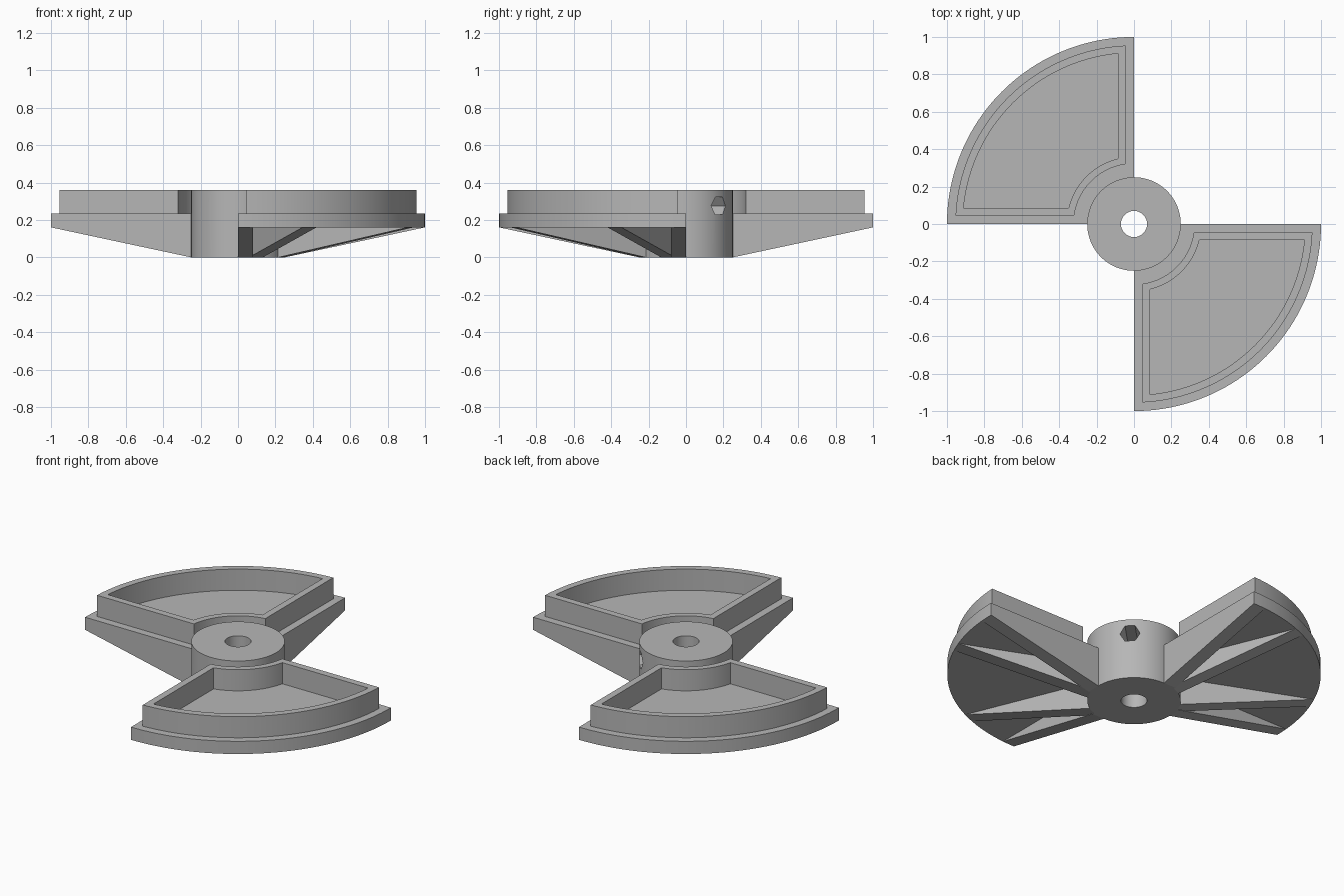
import bpy, bmesh
from math import radians, asin, cos, sin, pi
from mathutils import Matrix, Vector

cube = bpy.data.objects.get("Cube")
if cube:
    bpy.data.objects.remove(cube, do_unlink=True)

GREY = (0.47, 0.47, 0.47, 1.0)
grey = bpy.data.materials.new("plain_grey")
grey.use_nodes = True
grey.diffuse_color = GREY
grey.node_tree.nodes["Principled BSDF"].inputs["Base Color"].default_value = GREY

TOP, PLATE_TOP, PLATE_BOTTOM = 0.36, 0.235, 0.16
HUB_R, BORE_R = 0.25, 0.07


def finish(name, bm, matrix=Matrix()):
    """Turn a bmesh into a named grey object."""
    bm.transform(matrix)
    bmesh.ops.recalc_face_normals(bm, faces=bm.faces)
    mesh = bpy.data.meshes.new(name)
    bm.to_mesh(mesh)
    bm.free()
    mesh.materials.append(grey)
    obj = bpy.data.objects.new(name, mesh)
    bpy.context.collection.objects.link(obj)
    return obj


def select_only(obj):
    bpy.ops.object.select_all(action='DESELECT')
    obj.select_set(True)
    bpy.context.view_layer.objects.active = obj


def smooth(obj):
    select_only(obj)
    bpy.ops.object.shade_smooth_by_angle(angle=radians(30))


def cylinder(name, radius, depth, segments, matrix):
    bm = bmesh.new()
    bmesh.ops.create_cone(bm, cap_ends=True, segments=segments,
                          radius1=radius, radius2=radius, depth=depth)
    return finish(name, bm, matrix)


def sector_outline(r_in, r_out, inset, steps=40):
    """Quarter ring outline whose straight sides are moved inwards by inset."""
    points = []
    for r, flip in ((r_out, False), (r_in, True)):
        margin = asin(inset / r)
        start, end = -pi / 2 + margin, -margin
        arc = [start + (end - start) * i / steps for i in range(steps + 1)]
        if flip:
            arc.reverse()
        points += [(r * cos(a), r * sin(a)) for a in arc]
    return points


def prism(name, points, direction, matrix):
    """Extrude a closed 3D outline along a direction."""
    bm = bmesh.new()
    face = bm.faces.new([bm.verts.new(p) for p in points])
    new = bmesh.ops.extrude_face_region(bm, geom=[face], use_keep_orig=True)["geom"]
    verts = [g for g in new if isinstance(g, bmesh.types.BMVert)]
    bmesh.ops.translate(bm, verts=verts, vec=direction)
    return finish(name, bm, matrix)


def rim_wall(name, matrix):
    """Upright wall between two nested sector outlines."""
    outer = sector_outline(0.323, 0.955, 0.045)
    inner = sector_outline(0.36, 0.915, 0.085)
    bm = bmesh.new()
    rings = [[bm.verts.new((x, y, z)) for x, y in line]
             for line, z in ((outer, PLATE_TOP), (outer, TOP),
                             (inner, TOP), (inner, PLATE_TOP))]
    count = len(outer)
    for k in range(4):
        a, b = rings[k], rings[(k + 1) % 4]
        for i in range(count):
            j = (i + 1) % count
            bm.faces.new((a[i], a[j], b[j], b[i]))
    return finish(name, bm, matrix)


# Hub with a vertical bore, a round screw hole and a six-sided nut hole
hub = cylinder("hub", HUB_R, TOP, 96, Matrix.Translation((0, 0, TOP / 2)))


def sideways(distance):
    return (Matrix.Translation((0, 0, 0.275)) @ Matrix.Rotation(pi / 4, 4, 'Z')
            @ Matrix.Translation((distance, 0, 0)) @ Matrix.Rotation(pi / 2, 4, 'Y'))


cutters = [
    cylinder("bore_cutter", BORE_R, 1, 48, Matrix.Translation((0, 0, TOP / 2))),
    cylinder("screw_hole_cutter", 0.048, 0.3, 32, sideways(-0.15)),
    cylinder("nut_hole_cutter", 0.054, 0.3, 6, sideways(0.15)),
]
for cutter in cutters:
    cutter.hide_render = True
    select_only(hub)
    mod = hub.modifiers.new("cut", 'BOOLEAN')
    mod.operation = 'DIFFERENCE'
    mod.solver = 'EXACT'
    mod.object = cutter
    bpy.ops.object.modifier_apply(modifier=mod.name)
    bpy.data.objects.remove(cutter, do_unlink=True)
smooth(hub)

# Two opposite quarter trays, each with a plate, a rim wall and four ribs
RIB = 0.08
rib_profile = [(0.23, 0), (HUB_R, 0), (0.997, PLATE_BOTTOM), (0.23, PLATE_BOTTOM)]
rib_places = [(-90, 0), (-67.5, -RIB / 2), (-22.5, -RIB / 2), (0, -RIB)]

for side, turn in (("front_left", 0), ("back_right", pi)):
    spin = Matrix.Rotation(turn, 4, 'Z')
    outline = [(x, y, PLATE_BOTTOM) for x, y in sector_outline(0.24, 1.0, 0)]
    smooth(prism(side + "_plate", outline,
                 Vector((0, 0, PLATE_TOP - PLATE_BOTTOM)), spin))
    smooth(rim_wall(side + "_rim_wall", spin))
    for number, (angle, offset) in enumerate(rib_places, 1):
        prism(f"{side}_rib_{number}", [(r, offset, z) for r, z in rib_profile],
              Vector((0, RIB, 0)), spin @ Matrix.Rotation(radians(angle), 4, 'Z'))
